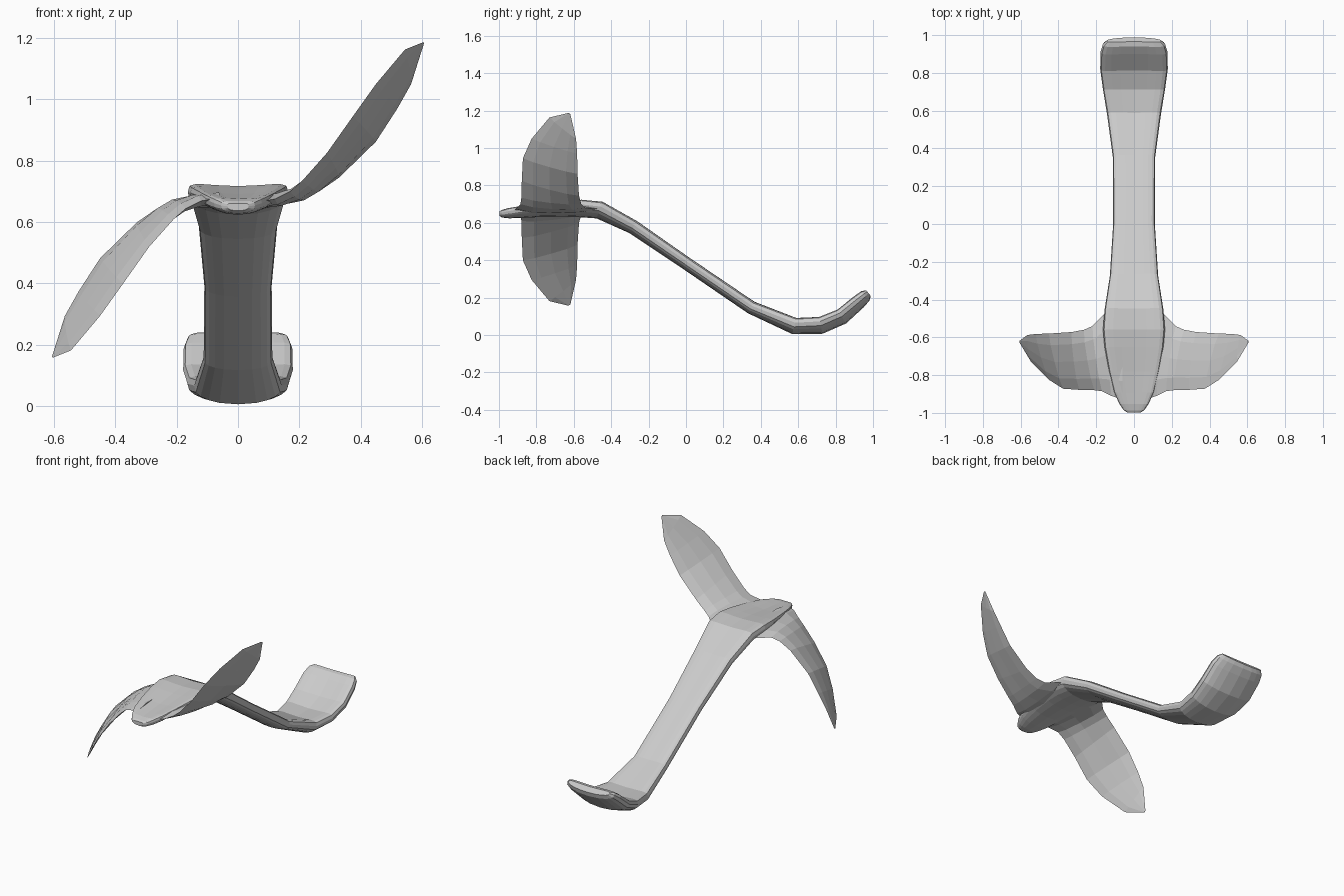
import bpy, bmesh, math
from mathutils import Vector

if "Cube" in bpy.data.objects:
    bpy.data.objects.remove(bpy.data.objects["Cube"])


def loft(name, rings):
    # Closed skin through a row of equal-sized rings
    bm = bmesh.new()
    rows = [[bm.verts.new(p) for p in ring] for ring in rings]
    n = len(rows[0])
    for a, b in zip(rows, rows[1:]):
        for i in range(n):
            j = (i + 1) % n
            bm.faces.new((a[i], a[j], b[j], b[i]))
    bm.faces.new(rows[0][::-1])
    bm.faces.new(rows[-1])
    bmesh.ops.recalc_face_normals(bm, faces=bm.faces)
    mesh = bpy.data.meshes.new(name)
    bm.to_mesh(mesh)
    bm.free()
    obj = bpy.data.objects.new(name, mesh)
    bpy.context.collection.objects.link(obj)
    return obj


def spow(v, e):
    return math.copysign(abs(v) ** e, v)


# Curved strap: y, z, half width, thickness, raised rim
stations = [
    (-0.998, .650, .035, .024, .003), (-.985, .650, .055, .04, .006),
    (-.95, .654, .078, .052, .012), (-.89, .660, .105, .056, .02),
    (-.78, .670, .132, .06, .025), (-.65, .679, .156, .075, .025),
    (-.56, .682, .164, .088, .025), (-.46, .673, .156, .09, .022),
    (-.28, .580, .128, .075, .012), (0, .388, .110, .068, .01),
    (.35, .150, .112, .07, .01), (.58, .053, .143, .085, .02),
    (.72, .057, .165, .085, .025), (.83, .103, .179, .08, .025),
    (.92, .180, .177, .074, .02), (.957, .212, .165, .064, .015),
    (.974, .226, .145, .035, .012)]
SIDES = 20
rings = []
for k, (y, z, w, t, rim) in enumerate(stations):
    a = stations[max(k - 1, 0)]
    b = stations[min(k + 1, len(stations) - 1)]
    up = Vector((0, a[1] - b[1], b[0] - a[0])).normalized()
    up = Vector((0, up.y, up.z))
    ring = []
    for i in range(SIDES):
        ang = 2 * math.pi * i / SIDES
        u, v = spow(math.cos(ang), .75), spow(math.sin(ang), .6)
        h = v * t / 2 + rim * (u * u - .35)
        ring.append(Vector((u * w, y, z)) + up * h)
    rings.append(ring)
loft("strap_body", rings)

# Twisted blade: front edge and rear edge points, thickness
blade = [
    ((.06, -.93, .665), (.06, -.44, .675), .05),
    ((.12, -.91, .675), (.155, -.475, .675), .045),
    ((.17, -.885, .70), (.22, -.54, .68), .036),
    ((.21, -.88, .735), (.265, -.56, .70), .03),
    ((.29, -.878, .825), (.33, -.572, .745), .026),
    ((.375, -.872, .945), (.45, -.58, .862), .022),
    ((.45, -.825, .1 + .95), (.52, -.582, .97), .018),
    ((.545, -.73, 1.163), (.565, -.588, 1.05), .014),
    ((.605, -.63, 1.187), (.605, -.618, 1.18), .004)]
MID_Z = .672
mids = [(Vector(f) + Vector(r)) / 2 for f, r, t in blade]
right = []
for k, (f, r, t) in enumerate(blade):
    f, r = Vector(f), Vector(r)
    span = mids[min(k + 1, len(mids) - 1)] - mids[max(k - 1, 0)]
    n = span.cross(r - f).normalized()
    ring = [f]
    ring += [f.lerp(r, s) + n * t * .5 * g for s, g in ((.2, .8), (.5, 1), (.8, .8))]
    ring += [r]
    ring += [f.lerp(r, s) - n * t * .5 * g for s, g in ((.8, .8), (.5, 1), (.2, .8))]
    right.append(ring)
loft("right_blade", right)

# The other blade is the same shape turned half a turn about the long axis
left = [[Vector((-p.x, p.y, 2 * MID_Z - p.z)) for p in ring] for ring in right]
loft("left_blade", left)
